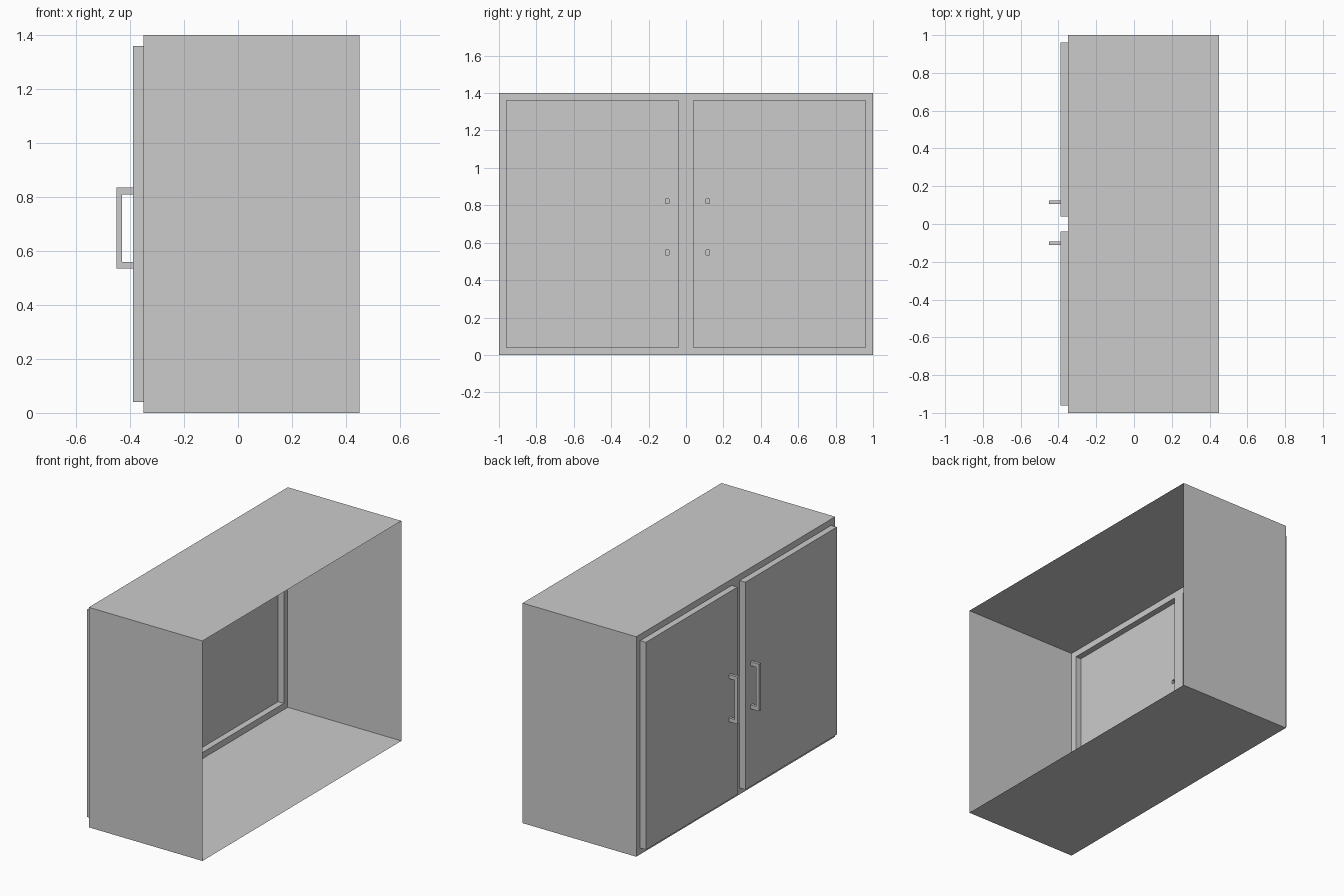
import bpy, bmesh

if "Cube" in bpy.data.objects:
    bpy.data.objects.remove(bpy.data.objects["Cube"])

FRONT, BACK, DOOR, GRIP = -0.35, 0.45, -0.39, -0.45
W, H = 1.0, 1.4
Z0, Z1 = 0.04, 1.36                      # door height range
HZ = [0.535, 0.56, 0.81, 0.835]          # handle heights


def quad(bm, *pts):
    bm.faces.new([bm.verts.new(p) for p in pts])


def sheet(bm, x, ys, zs, holes):
    """Upright panel facing -x, made of grid cells, leaving out the holes."""
    for i in range(len(ys) - 1):
        for j in range(len(zs) - 1):
            if (i, j) not in holes:
                a, b, c, d = ys[i], ys[i + 1], zs[j], zs[j + 1]
                quad(bm, (x, a, c), (x, a, d), (x, b, d), (x, b, c))


def tube(bm, x0, x1, y0, y1, z0, z1):
    """Four walls around the x axis, open at both ends."""
    ring = [(y0, z0), (y1, z0), (y1, z1), (y0, z1)]
    for k in range(4):
        a, b = ring[k], ring[(k + 1) % 4]
        quad(bm, (x0, *a), (x0, *b), (x1, *b), (x1, *a))


def finish(bm, name):
    bmesh.ops.remove_doubles(bm, verts=bm.verts, dist=1e-5)
    bmesh.ops.recalc_face_normals(bm, faces=bm.faces)
    me = bpy.data.meshes.new(name)
    bm.to_mesh(me)
    bm.free()
    ob = bpy.data.objects.new(name, me)
    bpy.context.collection.objects.link(ob)


# Thin-walled carcass: open back, front frame with two door openings
bm = bmesh.new()
tube(bm, FRONT, BACK, -W, W, 0, H)
sheet(bm, FRONT, [-W, -0.96, -0.04, 0.04, 0.96, W], [0, Z0, Z1, H], {(1, 1), (3, 1)})
finish(bm, "cabinet_body")

for side, y0, y1, h0, h1 in (("left", 0.04, 0.96, 0.107, 0.125),
                             ("right", -0.96, -0.04, -0.11, -0.092)):
    # Door: raised hollow panel, pierced where the handle meets it
    bm = bmesh.new()
    tube(bm, DOOR, FRONT, y0, y1, Z0, Z1)
    sheet(bm, DOOR, [y0, h0, h1, y1], [Z0, *HZ, Z1], {(1, 1), (1, 3)})
    finish(bm, side + "_door")

    # Handle: square C profile, open at its two feet
    bm = bmesh.new()
    a, b, c, d = HZ
    inner = GRIP + 0.02
    prof = [(DOOR, a), (GRIP, a), (GRIP, d), (DOOR, d),
            (DOOR, c), (inner, c), (inner, b), (DOOR, b)]
    for y in (h0, h1):
        bm.faces.new([bm.verts.new((x, y, z)) for x, z in prof])
    for k in range(8):
        if k not in (3, 7):
            (xa, za), (xb, zb) = prof[k], prof[(k + 1) % 8]
            quad(bm, (xa, h0, za), (xb, h0, zb), (xb, h1, zb), (xa, h1, za))
    finish(bm, side + "_handle")
